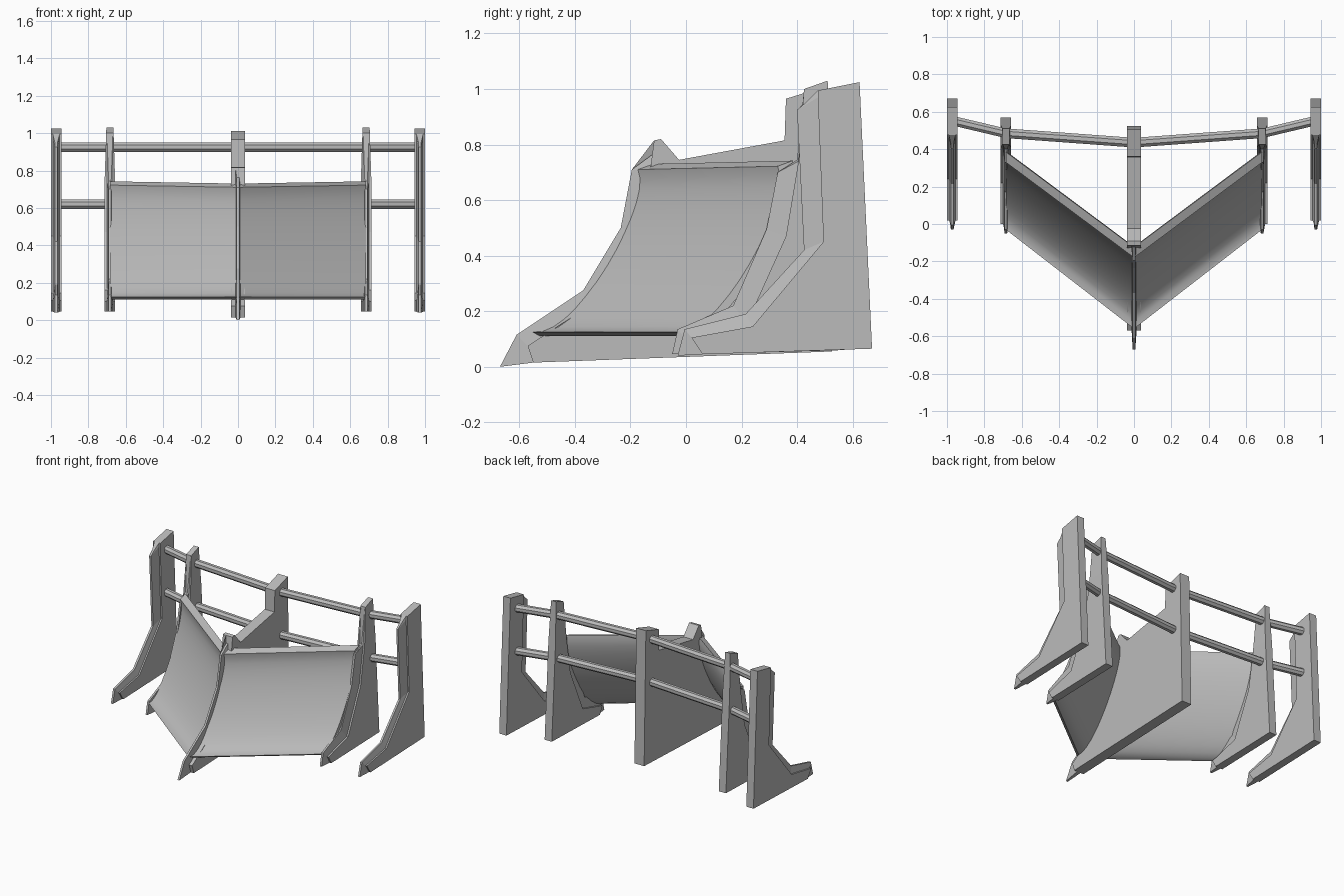
import bpy, bmesh, math
from mathutils import Vector
from mathutils.geometry import interpolate_bezier

cube = bpy.data.objects.get("Cube")
if cube:
    bpy.data.objects.remove(cube, do_unlink=True)

steel = bpy.data.materials.new("grey_steel")
steel.use_nodes = True
GREY = (0.5, 0.5, 0.5, 1)
steel.diffuse_color = GREY
steel.node_tree.nodes["Principled BSDF"].inputs["Base Color"].default_value = GREY


def finish(name, bm, smooth=False):
    bmesh.ops.recalc_face_normals(bm, faces=bm.faces)
    mesh = bpy.data.meshes.new(name)
    bm.to_mesh(mesh)
    bm.free()
    mesh.materials.append(steel)
    obj = bpy.data.objects.new(name, mesh)
    bpy.context.collection.objects.link(obj)
    if smooth:
        bpy.ops.object.select_all(action='DESELECT')
        obj.select_set(True)
        bpy.context.view_layer.objects.active = obj
        bpy.ops.object.shade_smooth_by_angle(angle=math.radians(30))
    return obj


def loft(name, rings, smooth=False):
    """Closed skin through a list of equal rings."""
    bm = bmesh.new()
    rows = [[bm.verts.new(p) for p in ring] for ring in rings]
    n = len(rows[0])
    for a, b in zip(rows, rows[1:]):
        for i in range(n):
            j = (i + 1) % n
            bm.faces.new((a[i], a[j], b[j], b[i]))
    bm.faces.new(rows[0])
    bm.faces.new(rows[-1])
    return finish(name, bm, smooth)


def plate(name, x, profile, half, taper_from=None, top_half=None):
    """Upright slab from a (y, z) profile, optionally thinning at the top."""
    bm = bmesh.new()
    face = bm.faces.new([bm.verts.new((-half, y, z)) for y, z in profile])
    ext = bmesh.ops.extrude_face_region(bm, geom=[face])
    moved = [g for g in ext["geom"] if isinstance(g, bmesh.types.BMVert)]
    bmesh.ops.translate(bm, verts=moved, vec=(2 * half, 0, 0))
    if taper_from:
        bmesh.ops.bisect_plane(bm, geom=bm.verts[:] + bm.edges[:] + bm.faces[:],
                               plane_co=(0, 0, taper_from), plane_no=(0, 0, 1))
        top = max(v.co.z for v in bm.verts)
        for v in bm.verts:
            t = max(0, (v.co.z - taper_from) / (top - taper_from))
            v.co.x *= 1 + t * (top_half / half - 1)
    bmesh.ops.translate(bm, verts=bm.verts, vec=(x, 0, 0))
    return finish(name, bm)


def cutting_edge(name, x, front, rear, half):
    """Wedge in front of a plate, thin at its leading edge."""
    thin = 0.007
    loft(name, [[(x - thin, *f), (x + thin, *f), (x + half, *r), (x - half, *r)]
                for f, r in zip(front, rear)])


# Centre plate
front = [(-.67, 0), (-.61, .115), (-.37, .275), (-.235, .5), (-.195, .71), (-.12, .765)]
rear = [(-.55, .015), (-.57, .075), (-.34, .225), (-.18, .48), (-.13, .7), (-.115, .815)]
back = [(-.09, .82), (-.025, .745), (.355, .815), (.36, .965), (.505, 1.01), (.525, .055)]
plate("centre_plate", 0, rear + back, .038)
cutting_edge("centre_cutting_edge", 0, front, rear, .014)

# Plates at the outer ends of the mouldboards
inner_front = [(-.05, .045), (-.03, .135), (.17, .22), (.29, .495), (.33, .7), (.4, .745)]
inner_rear = [(.03, .045), (0, .1), (.22, .16), (.36, .47), (.405, .74), (.425, 1.0)]
inner_back = [(.51, 1.03), (.57, .06)]

# Free-standing outermost plates
outer_front = [(-.03, .04), (-.005, .135), (.215, .19), (.425, .42), (.4, .925), (.43, .95)]
outer_rear = [(.06, .045), (.02, .105), (.24, .145), (.495, .45), (.475, .97), (.475, .995)]
outer_back = [(.625, 1.025), (.67, .065)]

# Mouldboard curve in (y, z), from bottom to top
curve = interpolate_bezier(*[Vector((0, y, z)) for y, z in
                             ((-.56, .125), (-.403, .103), (-.127, .59), (-.18, .71))], 15)

for side, s in (("left", 1), ("right", -1)):
    plate(side + "_inner_plate", s * .685, inner_rear + inner_back, .028, .75, .019)
    cutting_edge(side + "_inner_cutting_edge", s * .685, inner_front, inner_rear, .016)
    plate(side + "_outer_plate", s * .972, outer_rear + outer_back, .028)
    cutting_edge(side + "_outer_cutting_edge", s * .972, outer_front, outer_rear, .018)

    rings = []
    for i, p in enumerate(curve):
        t = i / (len(curve) - 1)
        centre = Vector((0, p.y, p.z))
        end = Vector((s * .685, p.y + .53 - .02 * t, p.z + .012 * t))
        thick = Vector((0, .025 + .03 * t, -.015 + .035 * t))
        rings.append([centre, end, end + thick, centre + thick])
    loft(side + "_mouldboard", rings, smooth=True)

# Cross rods joining all the plates
SIDES = 8
path = [(-.96, .55), (-.685, .485), (0, .435), (.685, .485), (.96, .55)]
for name, height in (("upper_rod", .925), ("lower_rod", .62)):
    rings = []
    for x, y in path:
        angles = [(k + .5) * math.tau / SIDES for k in range(SIDES)]
        rings.append([(x, y + .028 * math.cos(a), height + .028 * math.sin(a)) for a in angles])
    loft(name, rings)
